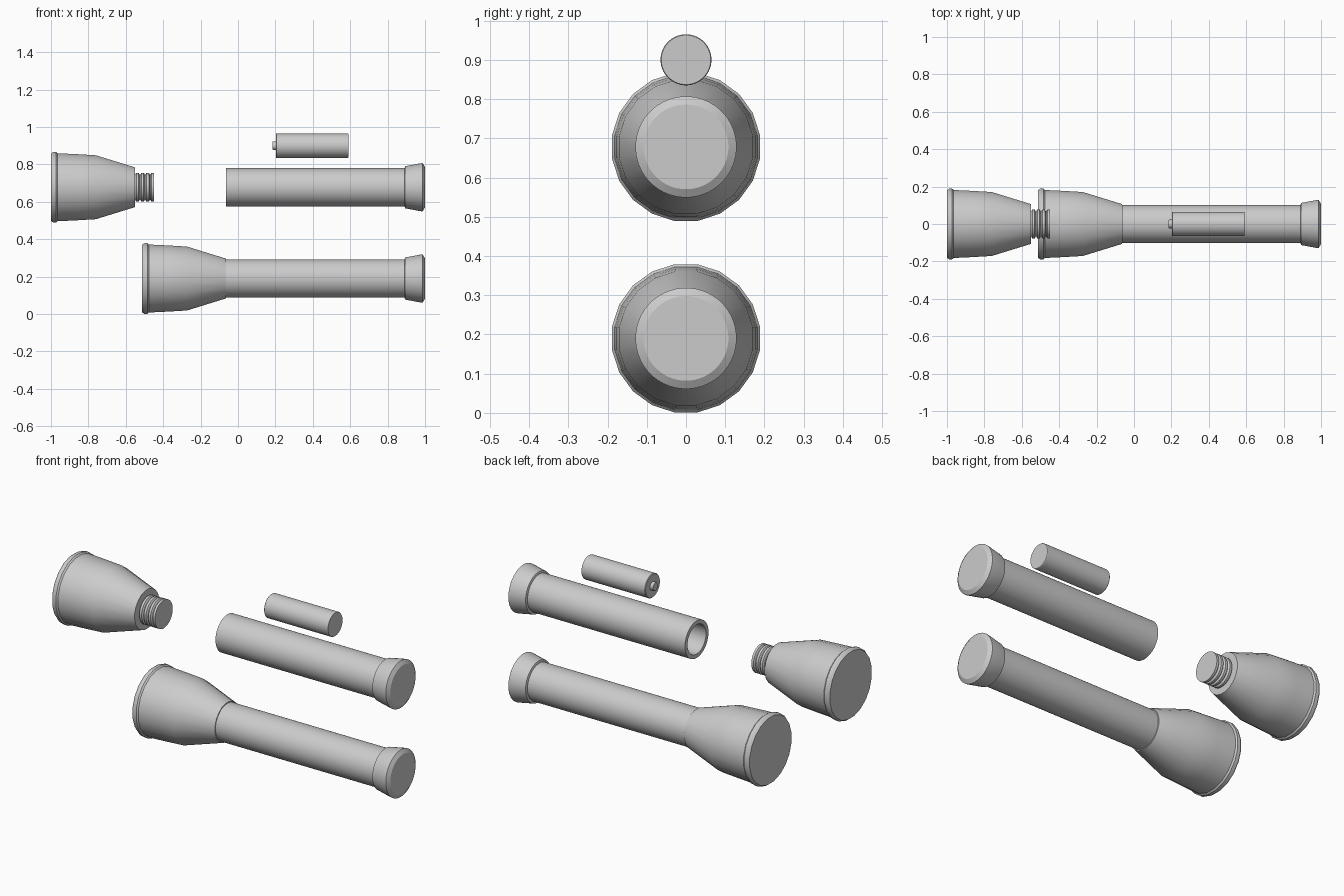
import bpy, bmesh, math

if "Cube" in bpy.data.objects:
    bpy.data.objects.remove(bpy.data.objects["Cube"])


def lathe(name, profile, x, z, sides=48, closed=False):
    """Revolve (x, radius) points about a horizontal axis at height z."""
    bm = bmesh.new()
    rings = []
    for px, r in profile:
        ring = []
        for i in range(sides):
            a = 2 * math.pi * (i + 0.5) / sides
            ring.append(bm.verts.new((px, r * math.cos(a), r * math.sin(a))))
        rings.append(ring)
    pairs = list(zip(rings, rings[1:]))
    if closed:
        pairs.append((rings[-1], rings[0]))
    for a, b in pairs:
        for i in range(sides):
            j = (i + 1) % sides
            bm.faces.new((a[i], a[j], b[j], b[i]))
    if not closed:
        bm.faces.new(rings[0])
        bm.faces.new(rings[-1])
    bmesh.ops.recalc_face_normals(bm, faces=bm.faces)
    mesh = bpy.data.meshes.new(name)
    bm.to_mesh(mesh)
    bm.free()
    ob = bpy.data.objects.new(name, mesh)
    ob.location = (x, 0, z)
    bpy.context.collection.objects.link(ob)
    bpy.ops.object.select_all(action='DESELECT')
    ob.select_set(True)
    bpy.context.view_layer.objects.active = ob
    bpy.ops.object.shade_smooth_by_angle(angle=math.radians(25))
    return ob


# Flared head with a rim, measured from its front face
HEAD = [(0, 0.183), (0.012, 0.191), (0.028, 0.191), (0.036, 0.184),
        (0.14, 0.179), (0.24, 0.173), (0.448, 0.108)]

# Screw neck made of repeated ridges
NECK = [(0.44, 0.064)]
for i in range(4):
    s = 0.45 + i * 0.027
    NECK += [(s, 0.067), (s + 0.006, 0.077), (s + 0.019, 0.077), (s + 0.025, 0.067)]
NECK = NECK[:-1]

# Hollow tube, outer wall then bore
TUBE = [(0, 0.102), (0.96, 0.102), (0.96, 0.08), (0, 0.08)]

# Flared tail cap
CAP = [(0, 0.102), (0.004, 0.113), (0.09, 0.129), (0.097, 0.129), (0.11, 0.108)]


def flashlight(prefix, head_x, z):
    lathe(prefix + "head", HEAD, head_x, z, sides=20)
    lathe(prefix + "screw_neck", NECK, head_x, z)
    lathe(prefix + "tube", TUBE, -0.065, z, closed=True)
    lathe(prefix + "tail_cap", CAP, 0.89, z)


flashlight("assembled_", -0.513, 0.19)
flashlight("open_", -1.0, 0.678)

# Loose battery with its contact nub
lathe("battery", [(0, 0.062), (0.003, 0.065), (0.385, 0.065), (0.388, 0.063)], 0.202, 0.9)
lathe("battery_contact", [(0, 0.021), (0.003, 0.023), (0.025, 0.023)], 0.185, 0.9, sides=24)
